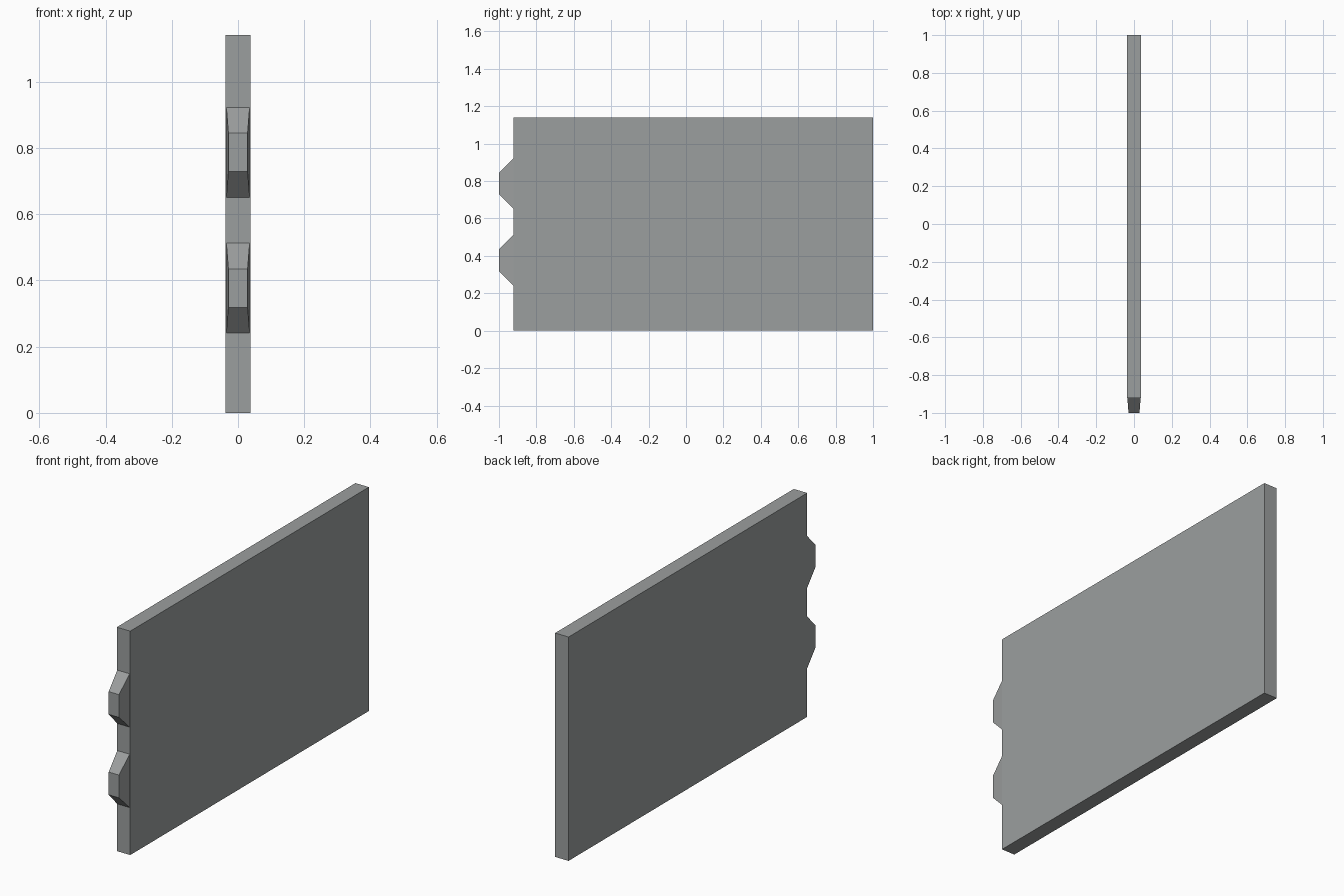
import bpy, bmesh

if "Cube" in bpy.data.objects:
    bpy.data.objects.remove(bpy.data.objects["Cube"])

grey = bpy.data.materials.new("plain grey")
grey.diffuse_color = (0.33, 0.345, 0.345, 1)
grey.use_nodes = True
grey.node_tree.nodes["Principled BSDF"].inputs["Base Color"].default_value = grey.diffuse_color


def frustum(name, back, front):
    """Solid between two rectangles, each (y, half_width, z_low, z_high)."""
    bm = bmesh.new()
    rings = [[bm.verts.new((sx * w, y, z)) for sx, z in ((-1, lo), (1, lo), (1, hi), (-1, hi))]
             for y, w, lo, hi in (back, front)]
    for ring in rings:
        bm.faces.new(ring)
    for i in range(4):
        j = (i + 1) % 4
        bm.faces.new((rings[0][i], rings[0][j], rings[1][j], rings[1][i]))
    bmesh.ops.recalc_face_normals(bm, faces=bm.faces)
    mesh = bpy.data.meshes.new(name)
    bm.to_mesh(mesh)
    bm.free()
    mesh.materials.append(grey)
    obj = bpy.data.objects.new(name, mesh)
    bpy.context.collection.objects.link(obj)


# Flat panel
frustum("panel", (1.0, 0.038, 0, 1.141), (-0.922, 0.038, 0, 1.141))

# Two tapered tabs on the front edge
for name, z in (("lower_tab", 0.377), ("upper_tab", 0.787)):
    frustum(name, (-0.922, 0.035, z - 0.136, z + 0.136), (-1.0, 0.029, z - 0.058, z + 0.058))
